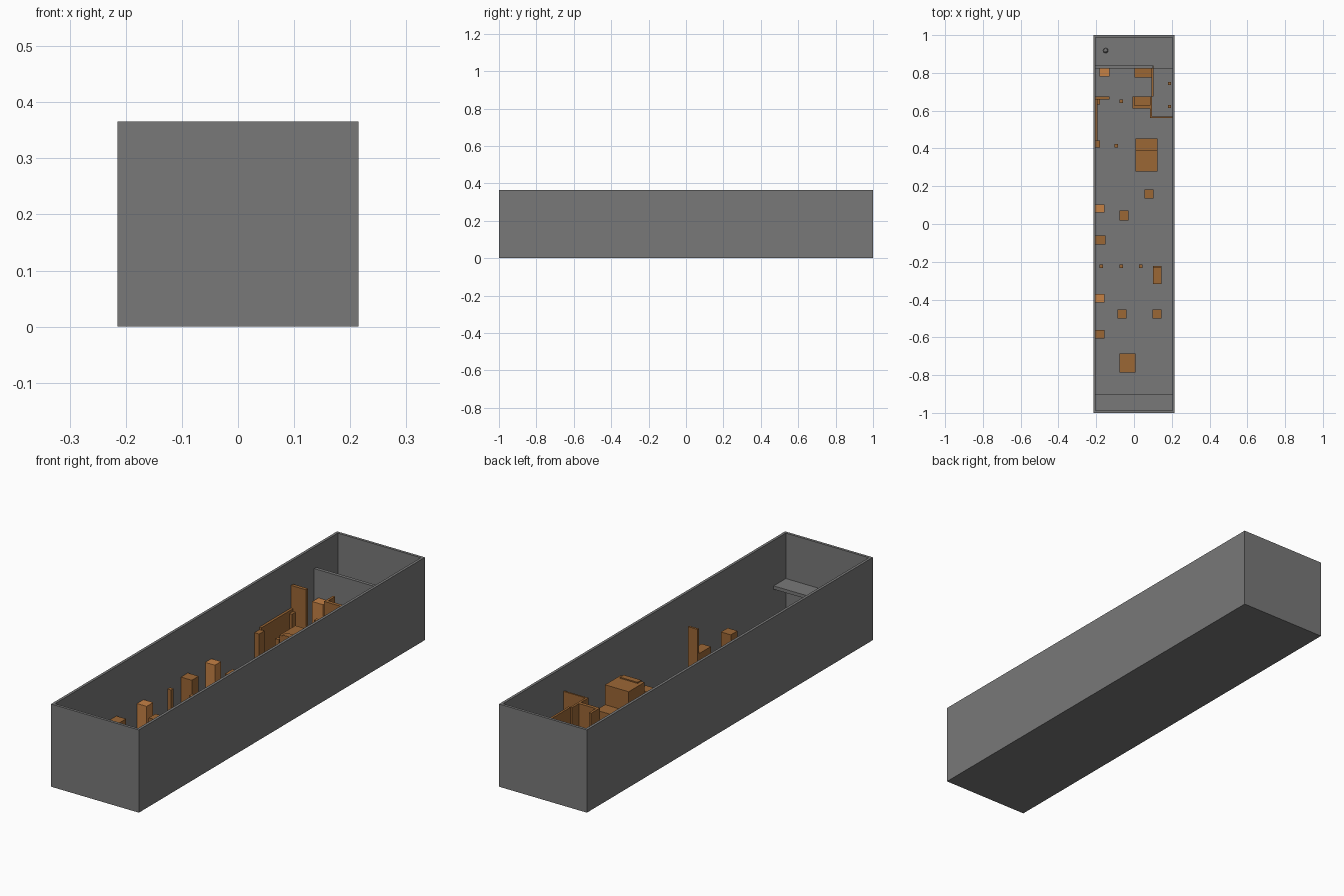
import bpy
from mathutils import Vector

cube = bpy.data.objects.get("Cube")
if cube:
    bpy.data.objects.remove(cube, do_unlink=True)


def make_material(name, color):
    material = bpy.data.materials.new(name)
    material.use_nodes = True
    rgba = (*color, 1.0)
    material.diffuse_color = rgba
    material.node_tree.nodes["Principled BSDF"].inputs["Base Color"].default_value = rgba
    return material


grey = make_material("wall grey", (0.19, 0.19, 0.19))
wood = make_material("brown wood", (0.33, 0.135, 0.036))
light_wood = make_material("light wood", (0.56, 0.22, 0.06))

HALF_X, HALF_Y, TOP = 0.215, 1.0, 0.366
WALL = 0.012
FLOOR = 0.012
IN_X, IN_Y = HALF_X - WALL, HALF_Y - WALL
SEAT, SCREEN = 0.148, 0.26


def box(name, x, y, z, material):
    """Block spanning the given x, y and z ranges."""
    bpy.ops.mesh.primitive_cube_add(size=1)
    obj = bpy.context.object
    obj.name = name
    low, high = (Vector(corner) for corner in zip(x, y, z))
    for vertex in obj.data.vertices:
        vertex.co = (low + high) / 2 + vertex.co * (high - low)
    obj.data.materials.append(material)
    return obj


# Open shell: floor and four walls
box("floor", (-HALF_X, HALF_X), (-HALF_Y, HALF_Y), (0, FLOOR), grey)
for side, sign in (("left", 1), ("right", -1)):
    box(side + "_wall", sorted((sign * IN_X, sign * HALF_X)), (-HALF_Y, HALF_Y), (FLOOR, TOP), grey)
for side, sign in (("back", 1), ("front", -1)):
    box(side + "_wall", (-IN_X, IN_X), sorted((sign * IN_Y, sign * HALF_Y)), (FLOOR, TOP), grey)

# Grey fittings at both ends
box("front_shelf", (-IN_X, IN_X), (-IN_Y, -0.903), (0.15, 0.165), grey)
box("rear_partition", (-IN_X, 0.1), (0.823, 0.838), (FLOOR, 0.272), grey)
box("rear_platform", (-IN_X, IN_X), (0.823, IN_Y), (FLOOR, 0.02), grey)
bpy.ops.mesh.primitive_uv_sphere_add(segments=8, ring_count=6, radius=0.014, location=(-0.15, 0.918, 0.034))
bpy.context.object.name = "round_knob"
bpy.context.object.data.materials.append(grey)

# Low blocks standing on the floor: x start, y start, width, depth
low_blocks = [
    (0.003, 0.775, 0.09, 0.048), (0.003, 0.627, 0.085, 0.048),
    (0.055, 0.135, 0.048, 0.047), (-0.077, 0.019, 0.048, 0.052),
    (-0.203, -0.109, 0.053, 0.048), (0.1, -0.317, 0.046, 0.085),
    (-0.087, -0.5, 0.048, 0.047), (0.098, -0.5, 0.048, 0.047),
    (-0.203, -0.607, 0.047, 0.047), (-0.077, -0.786, 0.085, 0.1),
    (-0.203, 0.405, 0.023, 0.037), (-0.203, 0.633, 0.023, 0.027),
]
for i, (x, y, w, d) in enumerate(low_blocks):
    box(f"low_block_{i}", (x, x + w), (y, y + d), (FLOOR, SEAT), wood)

light_blocks = [(-0.183, 0.78, 0.053, 0.043), (-0.203, 0.061, 0.047, 0.043), (-0.203, -0.416, 0.047, 0.046)]
for i, (x, y, w, d) in enumerate(light_blocks):
    box(f"light_block_{i}", (x, x + w), (y, y + d), (FLOOR, SEAT), light_wood)

# Thin posts
posts = [(-0.174, -0.224), (-0.067, -0.224), (0.035, -0.224), (-0.067, 0.649),
         (-0.093, 0.415), (0.188, 0.744), (0.188, 0.622)]
for i, (x, y) in enumerate(posts):
    box(f"post_{i}", (x - 0.009, x + 0.009), (y - 0.009, y + 0.009), (FLOOR, SEAT), wood)

# Tall screens and panels
screens = [
    ("chair_back", (0.1, 0.146), (-0.232, -0.222)),
    ("closet_side", (0.093, 0.103), (0.675, 0.838)),
    ("closet_corner", (0.085, 0.095), (0.56, 0.675)),
    ("closet_front", (0.085, IN_X), (0.56, 0.568)),
    ("booth_side", (-0.008, 0.003), (0.612, 0.675)),
    ("booth_front", (-0.008, 0.09), (0.612, 0.627)),
    ("side_screen", (-IN_X, -0.13), (0.66, 0.675)),
]
for name, x, y in screens:
    box(name, x, y, (FLOOR, SCREEN), wood)
box("side_panel", (-IN_X, -0.192), (0.44, 0.66), (FLOOR, 0.16), wood)

# Counter with a raised cabinet
box("counter", (0.008, 0.124), (0.278, 0.452), (FLOOR, 0.154), wood)
box("cabinet", (0.008, 0.124), (0.278, 0.389), (0.154, 0.242), wood)
box("cabinet_ledge", (0.024, 0.11), (0.278, 0.304), (0.242, 0.247), wood)
